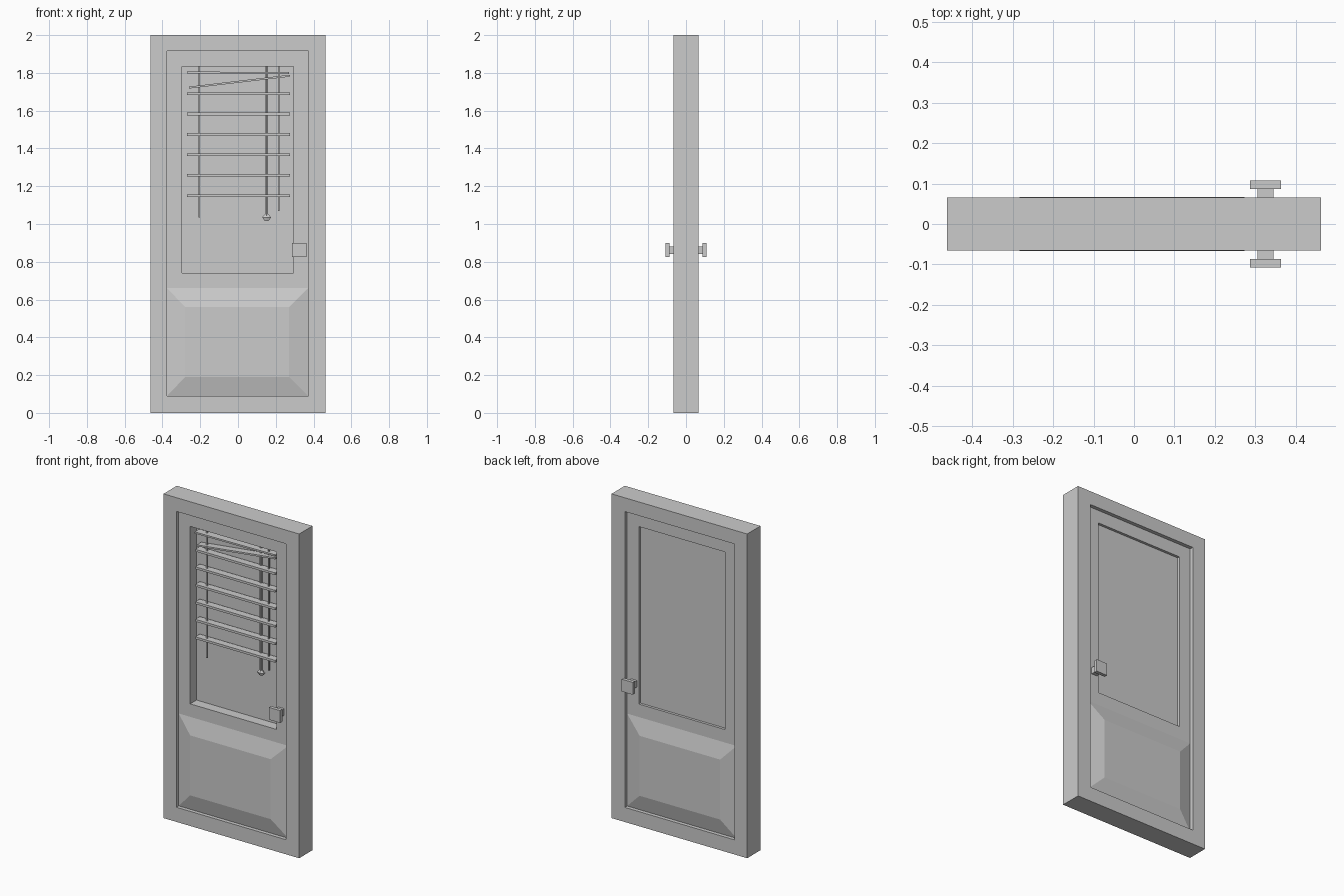
import bpy, bmesh
from math import atan2, radians
from mathutils import Matrix

if "Cube" in bpy.data.objects:
    bpy.data.objects.remove(bpy.data.objects["Cube"])


def finish(name, bm):
    bmesh.ops.recalc_face_normals(bm, faces=bm.faces)
    me = bpy.data.meshes.new(name)
    bm.to_mesh(me)
    bm.free()
    ob = bpy.data.objects.new(name, me)
    bpy.context.collection.objects.link(ob)
    return ob


def rect(bm, r, y):
    x0, x1, z0, z1 = r
    return [bm.verts.new((x, y, z)) for x, z in ((x0, z0), (x1, z0), (x1, z1), (x0, z1))]


def bridge(bm, a, b):
    for i in range(4):
        j = (i + 1) % 4
        bm.faces.new((a[i], a[j], b[j], b[i]))


def ring(name, outer, inner, y0, y1):
    """Rectangular surround with a rectangular opening."""
    bm = bmesh.new()
    loops = [rect(bm, outer, y0), rect(bm, inner, y0), rect(bm, inner, y1), rect(bm, outer, y1)]
    for i in range(4):
        bridge(bm, loops[i], loops[(i + 1) % 4])
    return finish(name, bm)


def loft(name, base, top, y0, y1):
    """Solid between two rectangles; equal rectangles give a box."""
    bm = bmesh.new()
    a, b = rect(bm, base, y0), rect(bm, top, y1)
    bridge(bm, a, b)
    bm.faces.new(a)
    bm.faces.new(b)
    return finish(name, bm)


def box(name, r, y0, y1):
    return loft(name, r, r, y0, y1)


OPENING = (-0.375, 0.372, 0.09, 1.915)
WINDOW = (-0.297, 0.293, 0.74, 1.835)
FACE = 0.042

# Frame, door leaf and pane
ring("door_frame", (-0.463, 0.463, 0, 2), OPENING, -0.065, 0.065)
ring("door_leaf", OPENING, WINDOW, -FACE, FACE)
box("window_pane", WINDOW, 0.02, 0.026)

# Raised lower panels and square knobs, both sides
for side, s in (("front", -1), ("back", 1)):
    loft(f"raised_panel_{side}", (-0.375, 0.372, 0.09, 0.66), (-0.28, 0.27, 0.19, 0.56), s * FACE, s * 0.067)
    box(f"knob_stem_{side}", (0.305, 0.345, 0.842, 0.882), s * FACE, s * 0.088)
    box(f"knob_{side}", (0.287, 0.363, 0.824, 0.9), s * 0.087, s * 0.108)

# Blind slats: (left x, left z, right x, right z, yaw, roll)
slats = [(-0.27, 1.15 + 0.108 * i, 0.275, 1.15 + 0.108 * i, 0, 0) for i in range(6)]
slats += [(-0.26, 1.722, 0.275, 1.785, 0, 0), (-0.27, 1.802, 0.27, 1.799, 1.5, 0)]
for i, (xa, za, xb, zb, yaw, roll) in enumerate(slats):
    length = ((xb - xa) ** 2 + (zb - za) ** 2) ** 0.5
    h = 0.007 if i < 6 else 0.005
    slat = box(f"blind_slat_{i + 1}", (-length / 2, length / 2, -h, h), -0.022, 0.022)
    slat.matrix_world = (Matrix.Translation(((xa + xb) / 2, -0.009, (za + zb) / 2))
                         @ Matrix.Rotation(radians(yaw), 4, 'Z')
                         @ Matrix.Rotation(-atan2(zb - za, xb - xa), 4, 'Y'))

# Blind cords
for name, x, z in (("left", -0.205, 1.035), ("right", 0.215, 1.07)):
    box(f"blind_cord_{name}", (x - 0.004, x + 0.004, z, 1.835), -0.011, -0.003)


# Pull cord with a faceted toggle
def cone(name, r1, r2, z0, z1):
    bm = bmesh.new()
    bmesh.ops.create_cone(bm, cap_ends=True, segments=6, radius1=r1, radius2=r2, depth=z1 - z0,
                          matrix=Matrix.Translation((0.152, 0.008, (z0 + z1) / 2)))
    return finish(name, bm)


cone("pull_cord", 0.008, 0.008, 1.04, 1.835)
for ob in (cone("pull_toggle_top", 0.028, 0.01, 1.035, 1.052),
           cone("pull_toggle_bottom", 0.012, 0.028, 1.017, 1.035)):
    # flatten so the toggle sits in front of the pane
    ob.matrix_world = Matrix.Translation((0, 0.005, 0)) @ Matrix.Diagonal((1, 0.4, 1, 1))
